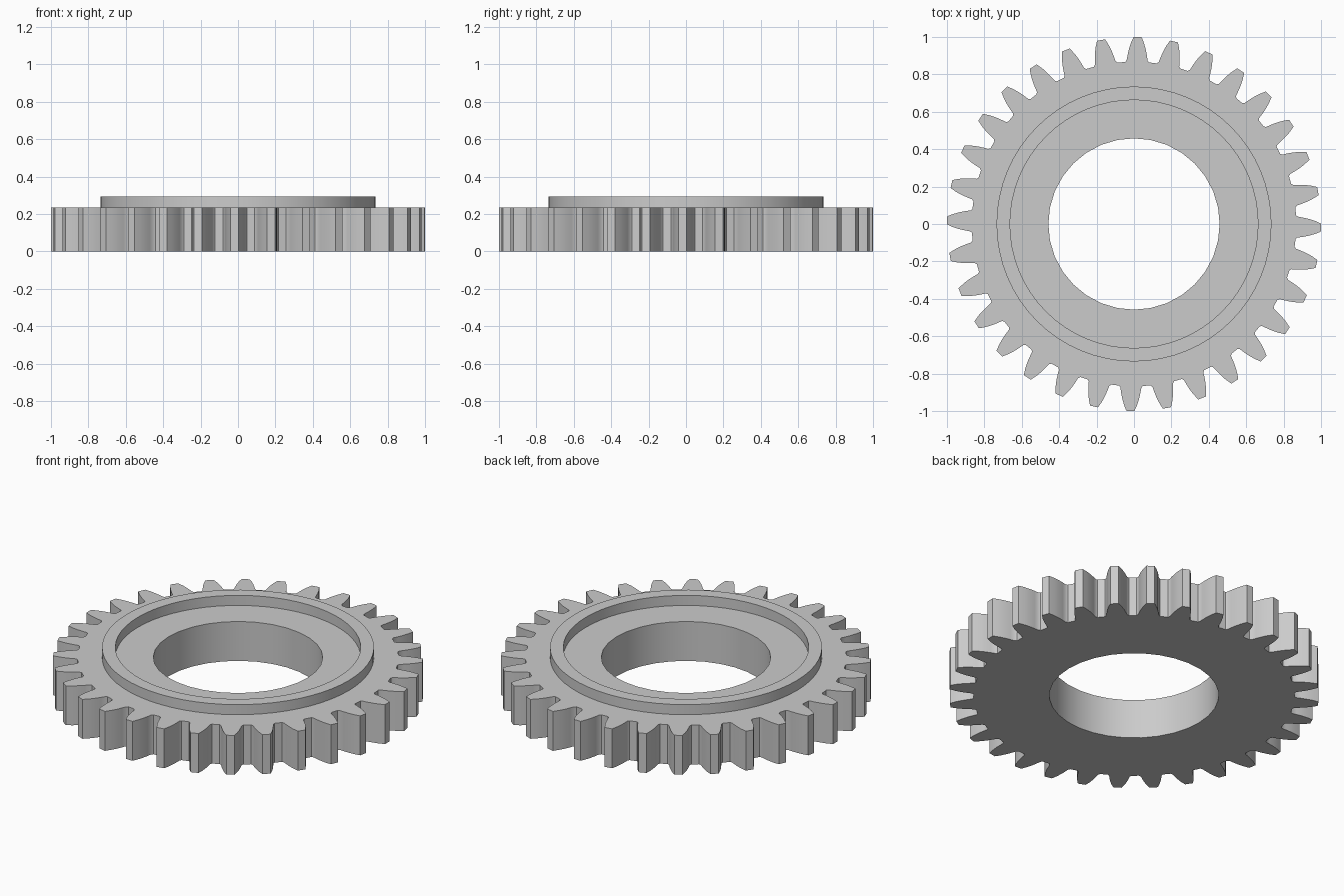
import bpy, bmesh, math

TEETH = 32
BODY_TOP, RIM_TOP = 0.235, 0.295

cube = bpy.data.objects.get("Cube")
if cube:
    bpy.data.objects.remove(cube)

steel = bpy.data.materials.new("grey_steel")
steel.use_nodes = True
grey = (0.6, 0.6, 0.6, 1)
steel.diffuse_color = grey
steel.node_tree.nodes["Principled BSDF"].inputs["Base Color"].default_value = grey


def circle(radius, sides):
    return [(radius * math.sin(2 * math.pi * i / sides),
             radius * math.cos(2 * math.pi * i / sides)) for i in range(sides)]


def gear_outline():
    # Half a tooth from root to tip: distance from centre, half width
    flank = [(0.865, 0.064), (0.875, 0.056), (0.90, 0.052),
             (0.93, 0.046), (0.965, 0.036), (0.999, 0.022)]
    tooth = [(r, -w) for r, w in flank] + [(r, w) for r, w in reversed(flank)]
    points = []
    for i in range(TEETH):
        a = math.radians(1.1) + 2 * math.pi * i / TEETH
        s, c = math.sin(a), math.cos(a)
        points += [(r * s + w * c, r * c - w * s) for r, w in tooth]
    return points


def ring_prism(name, outer, inner, z0, z1, bottom=True):
    """Straight-walled solid between two outlines."""
    bm = bmesh.new()
    levels = []
    for z in (z0, z1):
        levels.append([[bm.verts.new((x, y, z)) for x, y in loop]
                       for loop in (outer, inner)])
    # Walls
    for low, high in zip(*levels):
        n = len(low)
        for i in range(n):
            j = (i + 1) % n
            bm.faces.new((low[i], low[j], high[j], high[i]))
    # Flat caps with the hole left open
    for level in levels if bottom else levels[1:]:
        edges = [bm.edges.get((loop[i - 1], loop[i]))
                 for loop in level for i in range(len(loop))]
        bmesh.ops.triangle_fill(bm, edges=edges, use_beauty=True)
    bmesh.ops.recalc_face_normals(bm, faces=bm.faces)
    mesh = bpy.data.meshes.new(name)
    bm.to_mesh(mesh)
    bm.free()
    mesh.materials.append(steel)
    obj = bpy.data.objects.new(name, mesh)
    bpy.context.collection.objects.link(obj)
    bpy.ops.object.select_all(action="DESELECT")
    obj.select_set(True)
    bpy.context.view_layer.objects.active = obj
    bpy.ops.object.shade_smooth_by_angle(angle=math.radians(30))
    return obj


# Toothed body with the bore
ring_prism("gear_body", gear_outline(), circle(0.458, 32), 0, BODY_TOP)

# Raised rim on the top face, open underneath where it meets the body
ring_prism("raised_rim", circle(0.735, 64), circle(0.663, 64),
           BODY_TOP, RIM_TOP, bottom=False)
